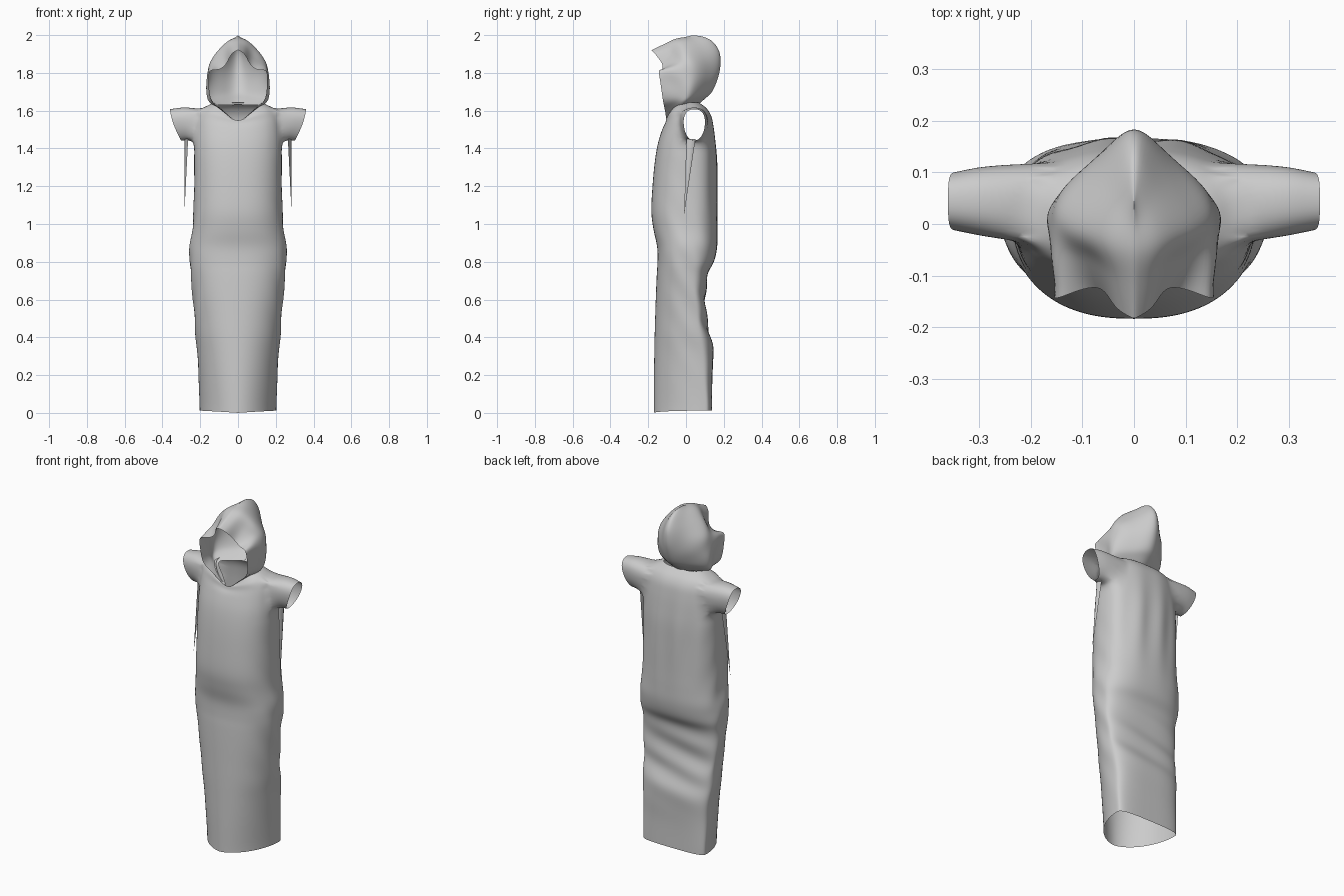
import bpy, bmesh, math
from mathutils import Vector

if "Cube" in bpy.data.objects:
    bpy.data.objects.remove(bpy.data.objects["Cube"])


def spline(pts, steps):
    # Catmull-Rom through tuples of any length
    out, n = [], len(pts)
    for i in range(n - 1):
        a, b, c, d = (pts[max(0, min(n - 1, i + k))] for k in (-1, 0, 1, 2))
        for s in range(steps):
            t = s / steps
            out.append([0.5 * (2 * q + (r - p) * t + (2 * p - 5 * q + 4 * r - w) * t * t
                               + (3 * q - p - 3 * r + w) * t ** 3)
                        for p, q, r, w in zip(a, b, c, d)])
    return out + [list(pts[-1])]


def grid(bm, rows, closed=False):
    vs = [[bm.verts.new(p) for p in r] for r in rows]
    n = len(vs[0])
    for r0, r1 in zip(vs, vs[1:]):
        for j in range(n if closed else n - 1):
            k = (j + 1) % n
            bm.faces.new((r0[j], r0[k], r1[k], r1[j]))
    return vs


def finish(bm, name, levels):
    bmesh.ops.recalc_face_normals(bm, faces=bm.faces[:])
    for f in bm.faces:
        f.smooth = True
    me = bpy.data.meshes.new(name)
    bm.to_mesh(me)
    bm.free()
    ob = bpy.data.objects.new(name, me)
    bpy.context.collection.objects.link(ob)
    if levels:
        mod = ob.modifiers.new("smooth", 'SUBSURF')
        mod.levels = mod.render_levels = levels
    return ob


def bump(v, centre, width):
    return math.exp(-((v - centre) / width) ** 2)


def power(v, e):
    return math.copysign(abs(v) ** e, v)


# Robe body sections: z, half width, front y, back y, front neckline dip
sections = [
    (0.012, .203, -.170, .139, .012), (0.17, .208, -.170, .139, 0), (0.32, .216, -.168, .145, 0),
    (0.42, .226, -.166, .127, 0), (0.52, .232, -.163, .105, 0), (0.64, .242, -.159, .106, 0),
    (0.73, .250, -.155, .114, 0), (0.80, .256, -.151, .148, 0), (0.88, .256, -.153, .165, 0),
    (0.97, .242, -.172, .167, 0), (1.07, .236, -.184, .166, 0), (1.22, .232, -.176, .165, 0),
    (1.34, .232, -.164, .163, 0), (1.43, .232, -.148, .156, 0), (1.51, .226, -.126, .147, .01),
    (1.57, .216, -.110, .135, .04), (1.612, .190, -.104, .110, .065), (1.642, .125, -.095, .070, .105)]

COLS = 64
rows = []
for z, hw, yf, yb, dip in spline(sections, 4):
    # towards the hem the back goes flat and the front tapers to a rounded point
    low = max(0, min(1, (.85 - z) / .8))
    mid = .01 + min(.085 * low, max(0, yb - .045))
    ring = []
    for j in range(COLS):
        a = 2 * math.pi * j / COLS
        c, s = math.cos(a), math.sin(a)
        if s > 0:
            x = hw * power(c, .84 - .2 * low)
            y = mid + (yb - mid) * power(s, .72 - .15 * low)
        else:
            x = hw * power(c, .84 + .22 * low)
            y = mid - (mid - yf) * power(-s, .88 + .2 * low)
        back, side = max(0, s), abs(c) ** 4
        # diagonal folds behind the legs, uneven gathers at the sides, soft drape
        y += .009 * back * bump(z, .52, .18) * math.sin(38 * z - 8 * x + 1)
        y += .005 * back * bump(z, 1.25, .25) * math.sin(45 * x + 3 * z)
        x += .003 * side * bump(z, .7, .45) * math.sin(30 * z + 40 * y) * (1 if c > 0 else -1)
        v_shape = (1 - abs(c)) ** 1.1 if s < 0 else 0
        ring.append((x, y, z - dip * v_shape))
    rows.append(ring)
bm = bmesh.new()
grid(bm, rows, True)

# Armholes
holes = []
for f in bm.faces:
    p = f.calc_center_median()
    if abs(p.x) > .15 and 1.435 < p.z < 1.605 and -.035 < p.y < .115:
        holes.append(f)
bmesh.ops.delete(bm, geom=holes, context='FACES')

# Short sleeves bridged to the armholes, with slanted cuffs
for sx in (1, -1):
    hole = [e for e in bm.edges if e.is_boundary
            and all(v.co.x * sx > .14 and 1.3 < v.co.z < 1.63 for v in e.verts)]
    tube = []
    for t in (0, .35, .7, 1):
        ring = []
        for j in range(28):
            a = 2 * math.pi * j / 28
            w = math.sin(a)
            z = 1.525 + .008 * (1 - t) + (.083 + .008 * (1 - t)) * power(w, .9)
            y = .044 + (.056 + .018 * (1 - t)) * power(math.cos(a), .85) * (1 + .15 * w)
            drop = max(0, (1.61 - z) / .17)
            end = .36 - .06 * drop ** 1.6
            start = .262 - .012 * drop
            ring.append((sx * (start + (end - start) * t), y, z))
        tube.append(ring)
    vs = grid(bm, tube, True)
    first = [bm.edges.get((vs[0][j], vs[0][(j + 1) % 28])) for j in range(28)]
    bmesh.ops.bridge_loops(bm, edges=hole + first)

near = [v for v in bm.verts if not v.is_boundary and .16 < abs(v.co.x) < .28
        and 1.38 < v.co.z < 1.64]
for _ in range(3):
    bmesh.ops.smooth_vert(bm, verts=near, factor=.4, use_axis_x=True, use_axis_y=True, use_axis_z=True)
finish(bm, "robe_body", 1)

# Hood: each level has an opening-rim point, a side point and a back point
levels = [
    ((0, -.100, 1.530), (.120, -.010, 1.625), (0, .066, 1.632)),
    ((.085, -.112, 1.605), (.155, .000, 1.650), (0, .100, 1.662)),
    ((.140, -.122, 1.655), (.163, .020, 1.685), (0, .140, 1.700)),
    ((.153, -.134, 1.740), (.162, .038, 1.760), (0, .170, 1.770)),
    ((.153, -.144, 1.810), (.153, .028, 1.840), (0, .185, 1.840)),
    ((.100, -.126, 1.818), (.126, .000, 1.895), (0, .180, 1.912)),
    ((.062, -.126, 1.848), (.086, -.020, 1.940), (0, .142, 1.968)),
    ((.034, -.163, 1.900), (.044, -.040, 1.972), (0, .088, 1.993)),
    ((0, -.184, 1.922), (0, -.060, 1.980), (0, .030, 2.000))]
flat = [sum(l, ()) for l in levels]
rows = []
for r in spline(flat, 3):
    R, S, B = Vector(r[:3]), Vector(r[3:6]), Vector(r[6:])
    M = S.lerp(B, .52)
    M.x *= 1.13
    M.y += .006
    F = R.lerp(S, .5)
    half = [R, F, S, M, B]
    full = half + [Vector((-p.x, p.y, p.z)) for p in half[-2::-1]]
    row = []
    for p in spline([tuple(q) for q in full], 4):
        # soft crumples on the cheeks of the hood
        k = .025 * bump(p[2], 1.78, .09) * math.sin(40 * p[1] + 30 * p[2])
        row.append((p[0] * (1 + k), p[1], p[2]))
    rows.append(row)
bm = bmesh.new()
grid(bm, rows)
bmesh.ops.remove_doubles(bm, verts=bm.verts[:], dist=.0005)
finish(bm, "hood", 1)

# Thin pointed ties hanging below the sleeves, folded along their length
for sx, side in ((1, "right"), (-1, "left")):
    bm = bmesh.new()
    rows = []
    for i in range(13):
        t = i / 12
        w = 1 - t
        x, y, z = .272 + .012 * t, .022 - .032 * t, 1.45 - .40 * t
        rows.append([(sx * (x - .008 * w), y - .020 * w, z),
                     (sx * (x + .010 * w), y + .004 * w, z),
                     (sx * (x - .004 * w), y + .028 * w, z)])
    grid(bm, rows)
    bmesh.ops.remove_doubles(bm, verts=bm.verts[:], dist=.0002)
    finish(bm, "sleeve_tie_" + side, 0)
